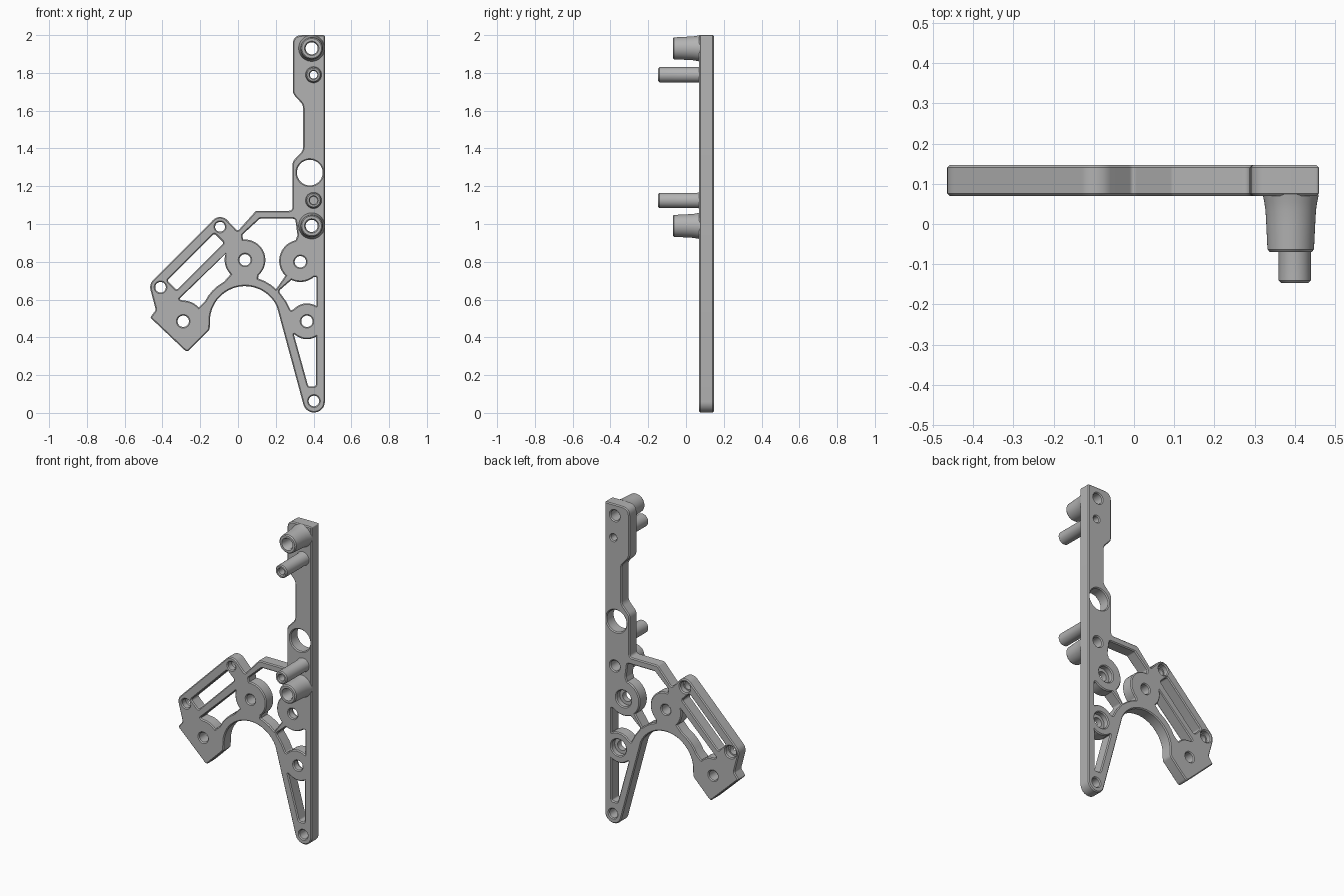
import bpy, bmesh, math
from mathutils import Vector

cube = bpy.data.objects.get("Cube")
if cube:
    bpy.data.objects.remove(cube, do_unlink=True)

grey = bpy.data.materials.new("plain grey")
grey.use_nodes = True
grey.diffuse_color = (0.45, 0.45, 0.45, 1)
grey.node_tree.nodes["Principled BSDF"].inputs["Base Color"].default_value = (0.45, 0.45, 0.45, 1)

FRONT, BACK, EDGE = 0.07, 0.147, 0.006


def arc(cx, cz, r, a0, a1):
    """Points along an arc, angles in degrees."""
    n = max(3, int(abs(a1 - a0) / 8))
    angles = [math.radians(a0 + (a1 - a0) * i / n) for i in range(n + 1)]
    return [(cx + r * math.cos(a), cz + r * math.sin(a)) for a in angles]


def circle(cx, cz, r):
    return [Vector(p) for p in arc(cx, cz, r, 0, 360)[:-1]]


def rounded(points):
    """Closed loop; a third value on a point is its fillet radius."""
    out = []
    for i, p in enumerate(points):
        c = Vector(p[:2])
        if len(p) == 2:
            out.append(c)
            continue
        to_a = Vector(points[i - 1][:2]) - c
        to_b = Vector(points[(i + 1) % len(points)][:2]) - c
        half = to_a.angle(to_b) / 2
        t = min(p[2] / math.tan(half), 0.45 * to_a.length, 0.45 * to_b.length)
        a, b = c + to_a.normalized() * t, c + to_b.normalized() * t
        for k in range(7):
            s = k / 6
            out.append(a * (1 - s) ** 2 + c * 2 * s * (1 - s) + b * s * s)
    return [p for i, p in enumerate(out) if (p - out[i - 1]).length > 0.0005]


def grow(loop, d):
    """Mitred outward offset of a closed loop."""
    n = len(loop)
    area = sum(loop[i - 1].x * loop[i].y - loop[i].x * loop[i - 1].y for i in range(n))
    sign = 1 if area > 0 else -1
    out = []
    for i in range(n):
        e0 = (loop[i] - loop[i - 1]).normalized()
        e1 = (loop[(i + 1) % n] - loop[i]).normalized()
        n0, n1 = Vector((e0.y, -e0.x)) * sign, Vector((e1.y, -e1.x)) * sign
        out.append(loop[i] + (n0 + n1) * d / max(0.4, 1 + n0.dot(n1)))
    return out


def skin(bm, rings, closed_ends=False):
    """Quads between successive rings of vertices."""
    for a, b in zip(rings, rings[1:]):
        for i in range(len(a)):
            bm.faces.new((a[i - 1], a[i], b[i], b[i - 1]))


def finish(bm, name):
    bmesh.ops.recalc_face_normals(bm, faces=bm.faces)
    mesh = bpy.data.meshes.new(name)
    bm.to_mesh(mesh)
    bm.free()
    mesh.materials.append(grey)
    obj = bpy.data.objects.new(name, mesh)
    bpy.context.collection.objects.link(obj)
    bpy.ops.object.select_all(action='DESELECT')
    obj.select_set(True)
    bpy.context.view_layer.objects.active = obj
    bpy.ops.object.shade_smooth_by_angle(angle=math.radians(32))


# Outer outline of the bracket
outline = rounded(
    [(0.46, 2.0, 0.008)] + arc(0.402, 0.06, 0.058, 0, -164)
    + arc(0.037, 0.485, 0.186, 25, 184)
    + [(-0.15, 0.44, 0.03), (-0.27, 0.32, 0.02), (-0.465, 0.505, 0.01), (-0.435, 0.545, 0.015)]
    + arc(-0.41, 0.665, 0.055, 195, 135) + arc(-0.095, 0.985, 0.052, 135, 45)
    + [(-0.002, 0.962, 0.012), (0.095, 1.07, 0.015), (0.288, 1.07, 0.02), (0.288, 1.33, 0.05),
       (0.345, 1.39, 0.05), (0.345, 1.63, 0.05), (0.29, 1.69, 0.05), (0.29, 2.0, 0.05)])

# Lightening windows between the struts and the screw bosses
windows = [
    [(0.412, 0.14, 0.012), (0.372, 0.14, 0.012), (0.295, 0.418, 0.015)]
    + arc(0.365, 0.485, 0.095, 232, 300) + [(0.412, 0.395, 0.012)],
    [(0.415, 0.72, 0.015)] + arc(0.33, 0.805, 0.112, 310, 245)
    + [(0.215, 0.645, 0.015), (0.255, 0.59), (0.28, 0.54, 0.015)]
    + arc(0.365, 0.485, 0.095, 135, 62) + [(0.415, 0.565, 0.012)],
    [(0.022, 0.942, 0.012), (0.115, 1.028, 0.015), (0.303, 1.028, 0.015), (0.315, 0.94, 0.02)]
    + arc(0.33, 0.805, 0.112, 103, 225) + arc(0.037, 0.485, 0.237, 46, 73)
    + arc(0.037, 0.81, 0.108, -48, 95),
    [(-0.375, 0.70, 0.012), (-0.125, 0.95, 0.012), (-0.075, 0.90, 0.012), (-0.325, 0.65, 0.012)],
    [(-0.312, 0.602, 0.01)] + arc(0.037, 0.81, 0.108, 163, 225)
    + arc(0.037, 0.485, 0.237, 118, 154) + arc(-0.29, 0.485, 0.11, 42, 92),
]

# Depth profiles: how far each wall steps into the material
plain = [(EDGE, FRONT), (0, FRONT + EDGE), (0, BACK - EDGE), (EDGE, BACK)]


def counterbore(step):
    mid = BACK - 0.035
    return [(EDGE, FRONT), (0, FRONT + EDGE), (0, mid), (step, mid),
            (step, BACK - EDGE), (step + EDGE, BACK)]


walls = [(outline, [(-d, y) for d, y in plain])]
walls += [(rounded(w), plain) for w in windows]
for x, z, r, step in [(0.38, 1.272, 0.068, 0), (0.037, 0.81, 0.03, 0), (-0.29, 0.485, 0.03, 0),
                      (0.33, 0.80, 0.03, 0.02), (0.365, 0.485, 0.03, 0.02),
                      (-0.41, 0.665, 0.028, 0.008), (-0.095, 0.985, 0.026, 0.008),
                      (0.402, 0.063, 0.028, 0), (0.39, 1.93, 0.032, 0),
                      (0.39, 0.99, 0.032, 0), (0.40, 1.79, 0.02, 0)]:
    walls.append((circle(x, z, r), counterbore(step) if step else plain))

# Bracket plate
bm = bmesh.new()
caps = {FRONT: [], BACK: []}
for loop, profile in walls:
    rings = [[bm.verts.new((p.x, y, p.y)) for p in grow(loop, d)] for d, y in profile]
    skin(bm, rings)
    caps[FRONT].append(rings[0])
    caps[BACK].append(rings[-1])
for y, rings in caps.items():
    edges = [bm.edges.get((r[i - 1], r[i])) for r in rings for i in range(len(r))]
    bmesh.ops.triangle_fill(bm, use_beauty=True, edges=edges,
                            normal=(0, -1 if y == FRONT else 1, 0))
finish(bm, "bracket_plate")


def turned(name, x, z, profile, blind=False):
    """Hollow part turned about an axis running front to back."""
    bm = bmesh.new()
    rings = [[bm.verts.new((p.x, y, p.y)) for p in circle(x, z, r)] for r, y in profile]
    skin(bm, rings)
    if blind:
        bm.faces.new(rings[0])
    finish(bm, name)


# Tapered standoffs and slim pins on the rail
for side, z_boss, z_pin in (("upper", 1.93, 1.79), ("lower", 0.99, 1.125)):
    turned(side + "_standoff", 0.39, z_boss,
           [(0.032, 0.078), (0.032, -0.06), (0.038, -0.07), (0.052, -0.07), (0.058, -0.063),
            (0.061, 0.0), (0.063, 0.035), (0.066, 0.055), (0.07, 0.074)])
    turned(side + "_pin", 0.40, z_pin,
           [(0.02, 0.078), (0.02, -0.14), (0.025, -0.147), (0.034, -0.147), (0.04, -0.141),
            (0.04, 0.06), (0.044, 0.074)], blind=side == "lower")
